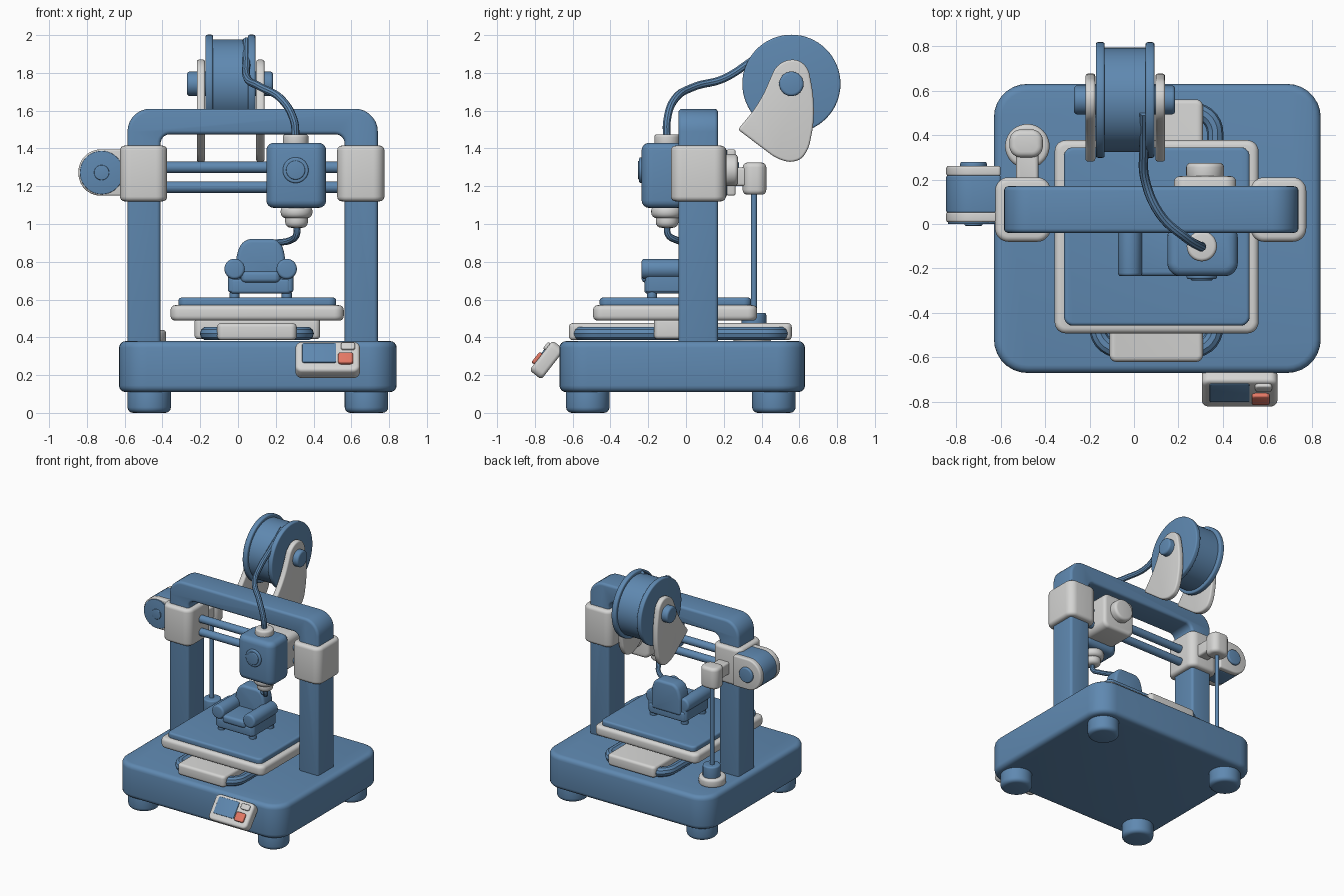
import bpy, bmesh, math
from mathutils import Vector, Matrix

cube = bpy.data.objects.get("Cube")
if cube:
    bpy.data.objects.remove(cube, do_unlink=True)


def material(name, rgb):
    m = bpy.data.materials.new(name)
    m.use_nodes = True
    m.diffuse_color = (*rgb, 1)
    m.node_tree.nodes["Principled BSDF"].inputs["Base Color"].default_value = (*rgb, 1)
    return m


BLUE = material("steel_blue", (0.115, 0.25, 0.44))
WHITE = material("light_grey", (0.66, 0.66, 0.65))
RED = material("coral_red", (0.78, 0.19, 0.13))
made = []


def rounded(points, steps=7):
    """Turn (a, b, radius) corners into an outline with curved corners."""
    out = []
    for i, (a, b, r) in enumerate(points):
        p = Vector((a, b))
        if r == 0:
            out.append(p)
            continue
        ends = [Vector(points[(i + d) % len(points)][:2]) for d in (-1, 1)]
        s, e = [p + (q - p).normalized() * min(r, (q - p).length * 0.48) for q in ends]
        w = math.sqrt(0.5)
        for k in range(steps + 1):
            t = k / steps
            c = ((1 - t) ** 2, 2 * w * t * (1 - t), t * t)
            out.append((s * c[0] + p * c[1] + e * c[2]) / sum(c))
    return out


def rect(a0, a1, b0, b1, r):
    return rounded([(a0, b0, r), (a1, b0, r), (a1, b1, r), (a0, b1, r)])


def place(axis, a, b, h):
    return {"x": (h, a, b), "y": (a, h, b), "z": (a, b, h)}[axis]


def prism(name, outline, axis, lo, hi, mat, bevel=0.015):
    """Extrude an outline along an axis and soften its rims."""
    bm = bmesh.new()
    face = bm.faces.new([bm.verts.new(place(axis, p[0], p[1], lo)) for p in outline])
    ext = bmesh.ops.extrude_face_region(bm, geom=[face])
    verts = [g for g in ext["geom"] if isinstance(g, bmesh.types.BMVert)]
    bmesh.ops.translate(bm, verts=verts, vec=place(axis, 0, 0, hi - lo))
    bmesh.ops.recalc_face_normals(bm, faces=bm.faces)
    if bevel:
        rims = [e for e in bm.edges if e.calc_face_angle(0) > 0.7]
        bmesh.ops.bevel(bm, geom=rims, offset=bevel, offset_type="OFFSET", segments=4,
                        profile=0.5, affect="EDGES", clamp_overlap=True)
    mesh = bpy.data.meshes.new(name)
    bm.to_mesh(mesh)
    bm.free()
    mesh.materials.append(mat)
    obj = bpy.data.objects.new(name, mesh)
    bpy.context.collection.objects.link(obj)
    made.append(obj)
    return obj


def block(name, x, y, z, mat, corner=0.03, bevel=0.02, axis="z"):
    a, b, h = {"x": (y, z, x), "y": (x, z, y), "z": (x, y, z)}[axis]
    return prism(name, rect(*a, *b, corner), axis, *h, mat, bevel)


def disc(name, axis, center, r, lo, hi, mat, bevel=0.012, n=40):
    ring = [(center[0] + r * math.cos(math.tau * i / n),
             center[1] + r * math.sin(math.tau * i / n)) for i in range(n)]
    return prism(name, ring, axis, lo, hi, mat, bevel)


def tube(name, points, r, mat, closed=False, smooth=True):
    cu = bpy.data.curves.new(name, "CURVE")
    cu.dimensions = "3D"
    cu.bevel_depth, cu.bevel_resolution, cu.use_fill_caps = r, 3, True
    sp = cu.splines.new("BEZIER" if smooth else "POLY")
    pts = sp.bezier_points if smooth else sp.points
    pts.add(len(points) - 1)
    for bp, co in zip(pts, points):
        if smooth:
            bp.co = co
            bp.handle_left_type = bp.handle_right_type = "AUTO"
        else:
            bp.co = (*co, 1)
    sp.use_cyclic_u = closed
    cu.materials.append(mat)
    obj = bpy.data.objects.new(name, cu)
    bpy.context.collection.objects.link(obj)
    made.append(obj)


# Base and feet
block("base", (-0.63, 0.84), (-0.67, 0.63), (0.11, 0.38), BLUE, 0.15, 0.035)
for x in (-0.47, 0.68):
    for y in (-0.52, 0.465):
        disc("foot", "z", (x, y), 0.115, 0, 0.15, BLUE, 0.03)

# Gantry arch with sliding brackets
arch = rounded([(-0.585, 0.36, 0), (-0.585, 1.61, 0.12), (0.74, 1.61, 0.12), (0.74, 0.36, 0),
                (0.565, 0.36, 0), (0.565, 1.475, 0.05), (-0.41, 1.475, 0.05), (-0.41, 0.36, 0)])
prism("gantry_arch", arch, "y", -0.04, 0.17, BLUE, 0.02)
for side, x in (("right", -0.5), ("left", 0.65)):
    block(side + "_bracket", (x - 0.125, x + 0.125), (-0.08, 0.21), (1.12, 1.415), WHITE, 0.06, 0.025)
for z in (1.195, 1.3):
    disc("cross_rail", "x", (0.07, z), 0.03, -0.4, 0.55, BLUE, 0)

# Belt motor at the side of the gantry
motor = rounded([(-0.6, 1.15, 0), (-0.845, 1.15, 0.122), (-0.845, 1.395, 0.122), (-0.6, 1.395, 0)])
prism("motor_body", motor, "y", 0.05, 0.22, BLUE, 0.01)
prism("motor_front_plate", motor, "y", 0.008, 0.055, WHITE, 0.01)
prism("motor_back_plate", motor, "y", 0.215, 0.262, WHITE, 0.012)
disc("motor_front_face", "y", (-0.722, 1.272), 0.115, 0, 0.012, BLUE, 0.004)
disc("motor_front_hub", "y", (-0.722, 1.272), 0.04, -0.008, 0.02, BLUE, 0.005)
disc("motor_back_hub", "y", (-0.722, 1.272), 0.06, 0.25, 0.28, BLUE, 0.01)

# Vertical lead screw
disc("screw_base", "z", (-0.48, 0.35), 0.1, 0.37, 0.44, WHITE, 0.02)
disc("screw_coupler", "z", (-0.48, 0.36), 0.065, 0.43, 0.53, BLUE, 0.012)
disc("lead_screw", "z", (-0.485, 0.36), 0.016, 0.5, 1.2, BLUE, 0, 16)
block("screw_nut", (-0.56, -0.41), (0.3, 0.425), (1.155, 1.325), WHITE, 0.05, 0.025)
block("screw_arm", (-0.53, -0.43), (0.19, 0.33), (1.2, 1.3), WHITE, 0.02, 0.015)

# Bed slide
loop = rect(-0.165, 0.365, -0.565, 0.51, 0.1)
tube("bed_rail_loop", [(p.x, p.y, 0.42) for p in loop], 0.037, BLUE, True, False)
block("bed_slide", (-0.11, 0.31), (-0.62, 0.56), (0.385, 0.475), WHITE, 0.03, 0.02)
block("bed_carriage", (-0.23, 0.435), (-0.17, 0.08), (0.39, 0.5), WHITE, 0.03, 0.02)
block("bed_frame", (-0.357, 0.56), (-0.492, 0.377), (0.488, 0.57), WHITE, 0.05, 0.025)
block("bed_plate", (-0.315, 0.52), (-0.457, 0.345), (0.56, 0.61), BLUE, 0.04, 0.015)

# Printed armchair
block("chair_body", (-0.045, 0.285), (-0.22, 0.08), (0.632, 0.71), BLUE, 0.03, 0.015)
block("chair_cushion", (0.015, 0.225), (-0.235, 0), (0.69, 0.75), BLUE, 0.03, 0.02)
back = rounded([(-0.01, 0.68, 0.02), (0.25, 0.68, 0.02), (0.25, 0.84, 0.04),
                (0.22, 0.92, 0.04), (0.03, 0.92, 0.04), (-0.01, 0.84, 0.04)])
prism("chair_back", back, "y", -0.03, 0.09, BLUE, 0.03)
for x in (-0.018, 0.258):
    block("chair_arm", (x - 0.035, x + 0.035), (-0.215, 0.07), (0.64, 0.76), BLUE, 0.02, 0.01)
    disc("chair_arm_roll", "y", (x, 0.762), 0.054, -0.235, 0.07, BLUE, 0.015, 28)
    for y in (-0.18, 0.04):
        disc("chair_foot", "z", (x, y), 0.027, 0.605, 0.64, BLUE, 0.005, 20)

# Print head
block("head_carriage", (0.18, 0.46), (-0.06, 0.215), (1.13, 1.41), WHITE, 0.05, 0.025, "y")
disc("carriage_knob", "y", (0.32, 1.285), 0.085, 0.2, 0.275, WHITE, 0.02)
block("print_head", (0.15, 0.467), (-0.235, 0), (1.085, 1.43), BLUE, 0.06, 0.04)
disc("head_fan_ring", "y", (0.305, 1.285), 0.068, -0.248, -0.22, BLUE, 0.008)
disc("head_fan_hub", "y", (0.305, 1.285), 0.05, -0.254, -0.23, BLUE, 0.006)
disc("head_collar", "z", (0.305, -0.1), 0.068, 1.41, 1.475, WHITE, 0.015)
disc("nozzle_top", "z", (0.31, -0.1), 0.084, 1.03, 1.1, WHITE, 0.03)
disc("nozzle_tip", "z", (0.31, -0.1), 0.06, 0.98, 1.06, WHITE, 0.03)
tube("melted_strand", [(0.31, -0.1, 1.0), (0.31, -0.095, 0.945), (0.28, -0.05, 0.915),
                       (0.2, 0.01, 0.9)], 0.018, BLUE)

# Filament spool, axle and hanger plates
hub = (0.558, 1.742)
disc("spool_core", "x", hub, 0.235, -0.15, 0.07, BLUE, 0, 64)
for x in (-0.152, 0.072):
    disc("spool_flange", "x", hub, 0.26, x - 0.02, x + 0.02, BLUE, 0.01, 64)
disc("spool_axle", "x", hub, 0.065, -0.27, 0.185, BLUE, 0.015)
hanger = rounded([(0.49, 1.87, 0.07), (0.64, 1.87, 0.08), (0.69, 1.6, 0.15), (0.645, 1.375, 0.06),
                  (0.575, 1.32, 0.05), (0.48, 1.345, 0.04), (0.275, 1.5, 0.015), (0.39, 1.64, 0.08)])
for x in (-0.196, 0.118):
    prism("spool_hanger", hanger, "x", x - 0.022, x + 0.022, WHITE, 0.012)

# Filament from spool to head
tube("filament", [(0.045, 0.5, 1.97), (0.045, 0.35, 1.865), (0.05, 0.2, 1.77), (0.12, 0.04, 1.725),
                  (0.23, -0.06, 1.66), (0.295, -0.1, 1.55), (0.305, -0.1, 1.44)], 0.021, BLUE)

# Tilted control panel, laid out upright and then leaned back
panel = [block("control_panel", (-0.17, 0.17), (-0.04, 0.04), (-0.1, 0.1), WHITE, 0.035, 0.018, "y"),
         block("panel_screen", (-0.135, 0.045), (-0.046, -0.03), (-0.05, 0.08), BLUE, 0.01, 0.003, "y"),
         block("panel_button", (0.07, 0.145), (-0.055, -0.03), (0.035, 0.08), WHITE, 0.015, 0.008, "y"),
         block("red_button", (0.055, 0.135), (-0.058, -0.03), (-0.06, 0.01), RED, 0.015, 0.008, "y")]
lean = Matrix.Translation((0.475, -0.736, 0.28)) @ Matrix.Rotation(math.radians(-38), 4, "X")
for obj in panel:
    obj.data.transform(lean)

# Turn tubes into meshes and shade everything
bpy.ops.object.select_all(action="DESELECT")
for obj in made:
    obj.select_set(True)
bpy.context.view_layer.objects.active = made[0]
bpy.ops.object.convert(target="MESH")
bpy.ops.object.shade_smooth_by_angle(angle=math.radians(35))
